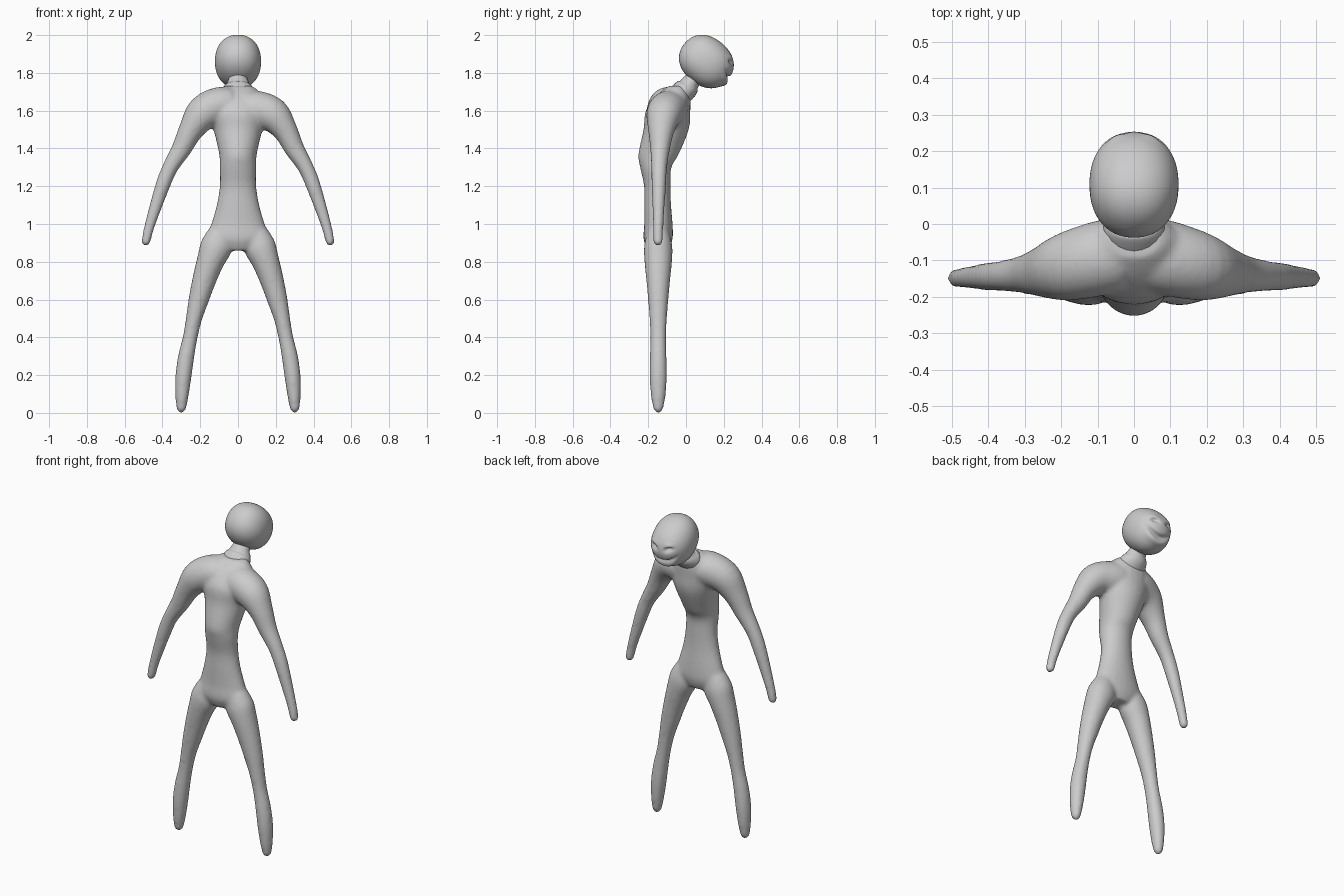
import bpy, bmesh
from math import sin, cos, pi, exp, radians
from mathutils import Vector

if "Cube" in bpy.data.objects:
    bpy.data.objects.remove(bpy.data.objects["Cube"])


def catmull(keys, steps=4):
    # smooth interpolation of (x, y, z, ra, rb) key sections
    out = []
    n = len(keys)
    for i in range(n - 1):
        p = [keys[max(i - 1, 0)], keys[i], keys[i + 1], keys[min(i + 2, n - 1)]]
        for s in range(steps):
            t = s / steps
            out.append([0.5 * (2 * b + (c - a) * t + (2 * a - 5 * b + 4 * c - d) * t * t
                               + (3 * b - a - 3 * c + d) * t ** 3) for a, b, c, d in zip(*p)])
    out.append(list(keys[-1]))
    return out


def tube(bm, keys, axis, sides=24):
    # loft of ellipses: ra along `axis`, rb across it
    axis = Vector(axis)
    secs = catmull(keys)
    pos = [Vector(s[:3]) for s in secs]
    rings = []
    for i, s in enumerate(secs):
        t = pos[min(i + 1, len(pos) - 1)] - pos[max(i - 1, 0)]
        side = t.cross(axis).normalized()
        ra, rb = max(s[3], 0.004), max(s[4], 0.004)
        rings.append([bm.verts.new(pos[i] + axis * ra * sin(2 * pi * k / sides)
                                   + side * rb * cos(2 * pi * k / sides)) for k in range(sides)])
    for a, b in zip(rings, rings[1:]):
        for k in range(sides):
            j = (k + 1) % sides
            bm.faces.new((a[k], a[j], b[j], b[k]))
    bm.faces.new(rings[0])
    bm.faces.new(rings[-1])


def finish(bm, name):
    bmesh.ops.recalc_face_normals(bm, faces=bm.faces[:])
    me = bpy.data.meshes.new(name)
    bm.to_mesh(me)
    bm.free()
    for p in me.polygons:
        p.use_smooth = True
    ob = bpy.data.objects.new(name, me)
    bpy.context.collection.objects.link(ob)
    return ob


# body: torso, arms and legs fused into one skin
bm = bmesh.new()
tube(bm, [(0, -.147, .86, .055, .09), (0, -.148, .92, .077, .165), (0, -.146, 1.0, .075, .142),
          (0, -.15, 1.1, .071, .113), (0, -.152, 1.2, .07, .097), (0, -.16, 1.3, .083, .097),
          (0, -.145, 1.37, .107, .1), (0, -.105, 1.5, .12, .13), (0, -.095, 1.6, .118, .16),
          (0, -.065, 1.68, .09, .13), (0, -.045, 1.73, .05, .08)], (0, 1, 0))
for sx in (-1, 1):
    lift = 0.02 if sx < 0 else 0      # one shoulder sits a little higher
    tube(bm, [(sx * x, y, z, ra, rb) for x, y, z, ra, rb in [
        (.03, -.085, 1.61 + lift, .1, .09), (.1, -.095, 1.605 + lift, .105, .1),
        (.185, -.115, 1.575 + lift / 2, .095, .093), (.25, -.13, 1.495, .07, .066),
        (.298, -.137, 1.4, .053, .053), (.358, -.142, 1.3, .042, .042),
        (.4, -.144, 1.2, .038, .039), (.465, -.147, 1.0, .028, .028),
        (.487, -.148, .91, .025, .024), (.491, -.148, .893, .019, .018),
        (.493, -.148, .884, .006, .006)]], (0, 1, 0))
    tube(bm, [(sx * x, -.147, z, ra, rb) for x, z, ra, rb in [
        (.09, .95, .06, .07), (.115, .88, .075, .085), (.147, .8, .073, .073), (.18, .7, .063, .063),
        (.208, .6, .054, .054), (.233, .5, .046, .043), (.253, .4, .042, .039),
        (.274, .3, .044, .043), (.288, .2, .046, .043), (.296, .1, .04, .036),
        (.3, .03, .028, .027), (.3, .01, .02, .02), (.3, 0, .007, .007)]], (0, 1, 0))
body = finish(bm, "body")
m = body.modifiers.new("fuse", 'REMESH')
m.mode = 'VOXEL'
m.voxel_size = 0.01
m.use_smooth_shade = True
m = body.modifiers.new("soften", 'SMOOTH')
m.factor = 0.5
m.iterations = 8

# neck, leaning forward, with a small collar at its base
bm = bmesh.new()
tube(bm, [(0, -.06, 1.66, .08, .06), (0, -.015, 1.7, .085, .062), (0, .008, 1.722, .075, .058),
          (0, .022, 1.745, .058, .048), (0, .045, 1.772, .05, .044), (0, .085, 1.815, .055, .05)], (1, 0, 0))
finish(bm, "neck")

# head: tilted egg with carved eyes and a wide smile
bm = bmesh.new()
bmesh.ops.create_uvsphere(bm, u_segments=72, v_segments=54, radius=1)
tilt = radians(-40)
e = 2.2
for v in bm.verts:
    c = v.co / sum(abs(k) ** e for k in v.co) ** (1 / e)
    a, b = c.y * .15, c.z * .127
    x, y, z = c.x * .122, .108 + a * cos(tilt) - b * sin(tilt), 1.86 + a * sin(tilt) + b * cos(tilt)
    if y > .13:
        ax = abs(x)
        d = -.022 * exp(-((ax - .047) / .02) ** 2 - ((z - 1.855 - .25 * (ax - .047)) / .011) ** 2)
        d += .006 * exp(-((ax - .05) / .025) ** 2 - ((z - 1.883) / .012) ** 2)
        fade = exp(-(ax / .08) ** 6)
        smile = 1.772 + 6 * x * x
        d -= .018 * fade * exp(-((z - smile) / .008) ** 2)
        d += .012 * fade * exp(-((z - smile + .03) / .012) ** 2)
        y += d
        z -= .4 * d
    v.co = (x, y, z)
finish(bm, "head")
